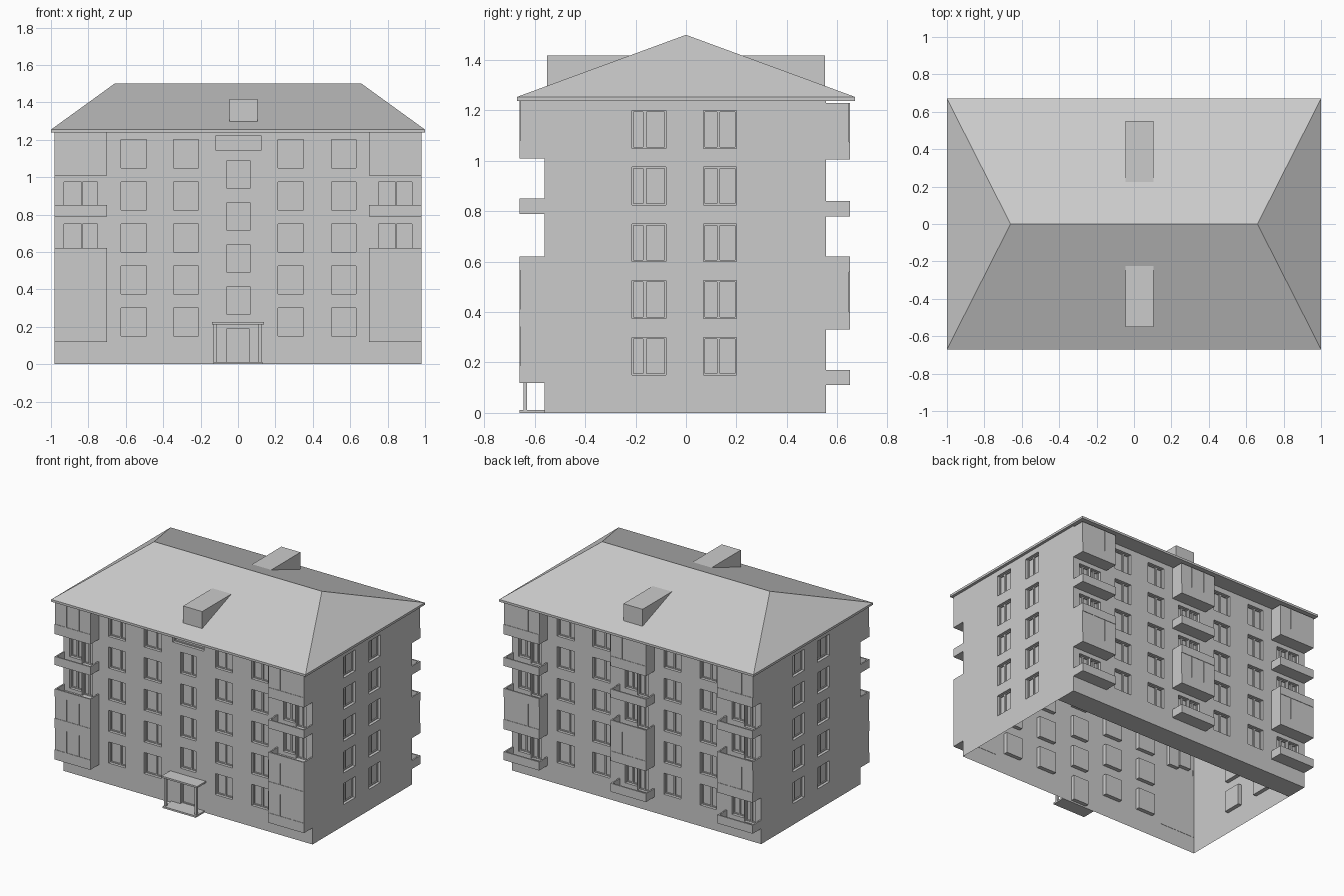
import bpy, bmesh, math
from mathutils import Matrix, Vector

if "Cube" in bpy.data.objects:
    bpy.data.objects.remove(bpy.data.objects["Cube"])


def finish(name, bm):
    me = bpy.data.meshes.new(name)
    bm.to_mesh(me)
    bm.free()
    ob = bpy.data.objects.new(name, me)
    bpy.context.collection.objects.link(ob)
    return ob


def add_box(bm, x0, x1, y0, y1, z0, z1, rot=None):
    m = Matrix.Translation(((x0+x1)/2, (y0+y1)/2, (z0+z1)/2)) @ Matrix.Diagonal((x1-x0, y1-y0, z1-z0, 1))
    bmesh.ops.create_cube(bm, size=1, matrix=rot @ m if rot else m)


def boxes(name, items):
    bm = bmesh.new()
    for b in items:
        add_box(bm, *b)
    return finish(name, bm)


TOP, DEPTH = 1.24, 0.028
FRONT, BACK, SIDE = 0.562, 0.555, 0.98


def wall(name, angle, dist, ua, ub, holes):
    """Thin wall sheet with recessed windows; hole = (u0, u1, z0, z1, mullion fraction)."""
    bm = bmesh.new()
    rot = Matrix.Rotation(math.radians(angle), 4, 'Z')

    def quad(pts):
        bm.faces.new([bm.verts.new(rot @ Vector((u, -dist + d, z))) for u, z, d in pts])

    us = sorted({ua, ub} | {h[0] for h in holes} | {h[1] for h in holes})
    zs = sorted({0, TOP} | {h[2] for h in holes} | {h[3] for h in holes})
    for a, b in zip(us, us[1:]):
        for c, e in zip(zs, zs[1:]):
            u, z = (a + b) / 2, (c + e) / 2
            if not any(h[0] < u < h[1] and h[2] < z < h[3] for h in holes):
                quad([(a, c, 0), (b, c, 0), (b, e, 0), (a, e, 0)])
    bmesh.ops.remove_doubles(bm, verts=bm.verts, dist=1e-5)
    for u0, u1, z0, z1, mull in holes:
        ring = [(u0, z0), (u1, z0), (u1, z1), (u0, z1)]
        for k in range(4):
            p, q = ring[k], ring[(k + 1) % 4]
            quad([(*p, 0), (*q, 0), (*q, DEPTH), (*p, DEPTH)])
        quad([(*p, DEPTH) for p in ring])
        # frame and mullion in front of the pane
        y0, y1, t = -dist + DEPTH - 0.008, -dist + DEPTH, 0.006
        add_box(bm, u0, u0 + t, y0, y1, z0, z1, rot)
        add_box(bm, u1 - t, u1, y0, y1, z0, z1, rot)
        add_box(bm, u0, u1, y0, y1, z0, z0 + t, rot)
        add_box(bm, u0, u1, y0, y1, z1 - t, z1, rot)
        if mull:
            m = u0 + (u1 - u0) * mull
            add_box(bm, m - 0.006, m + 0.006, y0, y1, z0, z1, rot)
    return finish(name, bm)


def column(u0, u1, mull, floors=range(5), start=0.15):
    return [(u0, u1, round(start + 0.225 * f, 4), round(start + 0.15 + 0.225 * f, 4), mull) for f in floors]


def balcony_openings(c, floors):
    # window plus door down to the balcony floor
    out = []
    for f in floors:
        z = 0.15 + 0.225 * f
        out.append((c - 0.09, c + 0.003, z, z + 0.15, 0.5))
        out.append((c + 0.008, c + 0.09, z - 0.025, z + 0.15, 0.5))
    return out


# Walls
grid = (column(-0.625, -0.49, 0.62) + column(-0.345, -0.21, 0.62)
        + column(0.215, 0.35, 0.5) + column(0.50, 0.63, 0.55))
front = grid + column(-0.06, 0.065, 0.62, range(4), 0.265)
front += [(-0.12, 0.125, 1.145, 1.22, None), (-0.06, 0.06, 0.012, 0.19, None)]
for c in (-0.84, 0.84):
    front += balcony_openings(c, (2, 3))
back = list(grid)
for c in (-0.84, 0, 0.84):
    back += balcony_openings(c, (0, 2, 3))
right = column(-0.215, -0.08, 0.38) + column(0.07, 0.20, 0.45)
left = column(-0.20, -0.07, 0.38) + column(0.08, 0.215, 0.45)
wall("front_wall", 0, FRONT, -SIDE, SIDE, front)
wall("right_wall", 90, SIDE, -FRONT, BACK, right)
wall("back_wall", 180, BACK, -SIDE, SIDE, back)
wall("left_wall", 270, SIDE, -BACK, FRONT, left)
boxes("base_strip", [(-SIDE, SIDE, 0.40, BACK, 0, 0.004)])


def span(side, d0, d1):
    return (d0, d1) if side > 0 else (-d1, -d0)


def tray(c, side, wall_y, out_y, z0, z1):
    # open balcony: slab, front parapet, two end parapets
    a, b, t = c - 0.14, c + 0.14, 0.01
    full = span(side, wall_y, out_y)
    return [(a, b, *full, z0, z0 + t),
            (a, b, *span(side, out_y - t, out_y), z0, z1),
            (a, a + t, *full, z0, z1), (b - t, b, *full, z0, z1)]


def enclosed(c, side, wall_y, out_y, z0, z1, floors=1):
    # glazed balcony: solid body, proud parapet and thin glazing bars
    a, b = c - 0.14, c + 0.14
    out = [(a, b, *span(side, wall_y, out_y - 0.003), z0, z1)]
    h = (z1 - z0) / floors
    for f in range(floors):
        z = z0 + f * h
        out.append((a, b, *span(side, wall_y, out_y), z, z + 0.07))
        for k in (-0.05, 0.05):
            out.append((c + k - 0.003, c + k + 0.003, *span(side, out_y - 0.005, out_y), z + 0.07, z + h))
    return out


# Balconies
for label, c in (("left", -0.84), ("right", 0.84)):
    a = (c, -1, FRONT - 0.002, 0.66)
    boxes("front_balconies_" + label,
          enclosed(*a, 0.118, 0.565, 2) + tray(*a, 0.565, 0.62)
          + tray(*a, 0.79, 0.85) + enclosed(*a, 1.01, 1.24))
for label, c in (("left", -0.84), ("middle", 0), ("right", 0.84)):
    a = (c, 1, BACK - 0.002, 0.65)
    boxes("back_balconies_" + label,
          tray(*a, 0.11, 0.17) + enclosed(*a, 0.33, 0.56) + tray(*a, 0.56, 0.62)
          + tray(*a, 0.78, 0.84) + enclosed(*a, 1.005, 1.23))

# Entrance porch
boxes("porch", [(-0.14, 0.14, -0.66, -FRONT, 0.213, 0.225),
                (-0.13, 0.13, -0.66, -FRONT, 0, 0.012),
                (-0.13, -0.113, -0.645, -0.63, 0.012, 0.213),
                (0.108, 0.125, -0.645, -0.63, 0.012, 0.213)])

# Hip roof with eave slab
boxes("eaves", [(-1, 1, -0.67, 0.67, 1.238, 1.254)])
bm = bmesh.new()
base = [bm.verts.new((x, y, 1.254)) for x, y in ((-1, -0.67), (1, -0.67), (1, 0.67), (-1, 0.67))]
r0, r1 = bm.verts.new((-0.66, 0, 1.5)), bm.verts.new((0.66, 0, 1.5))
b0, b1, b2, b3 = base
for f in ((b0, b1, r1, r0), (b1, b2, r1), (b2, b3, r0, r1), (b3, b0, r0), (b3, b2, b1, b0)):
    bm.faces.new(f)
finish("hip_roof", bm)

# Roof dormers, one per slope
for label, s in (("front", -1), ("back", 1)):
    bm = bmesh.new()
    prof = [(0.552, 1.29), (0.552, 1.418), (0.215, 1.418)]
    f = bm.faces.new([bm.verts.new((-0.045, s * y, z)) for y, z in prof])
    ext = bmesh.ops.extrude_face_region(bm, geom=[f])
    bmesh.ops.translate(bm, vec=(0.15, 0, 0), verts=[v for v in ext["geom"] if isinstance(v, bmesh.types.BMVert)])
    if f.is_valid and len(f.link_loops if hasattr(f, "link_loops") else f.loops) == 3 and len(bm.faces) < 5:
        bm.faces.new([v for v in bm.verts if abs(v.co.x + 0.045) < 1e-4])
    bmesh.ops.recalc_face_normals(bm, faces=bm.faces)
    finish("dormer_" + label, bm)
